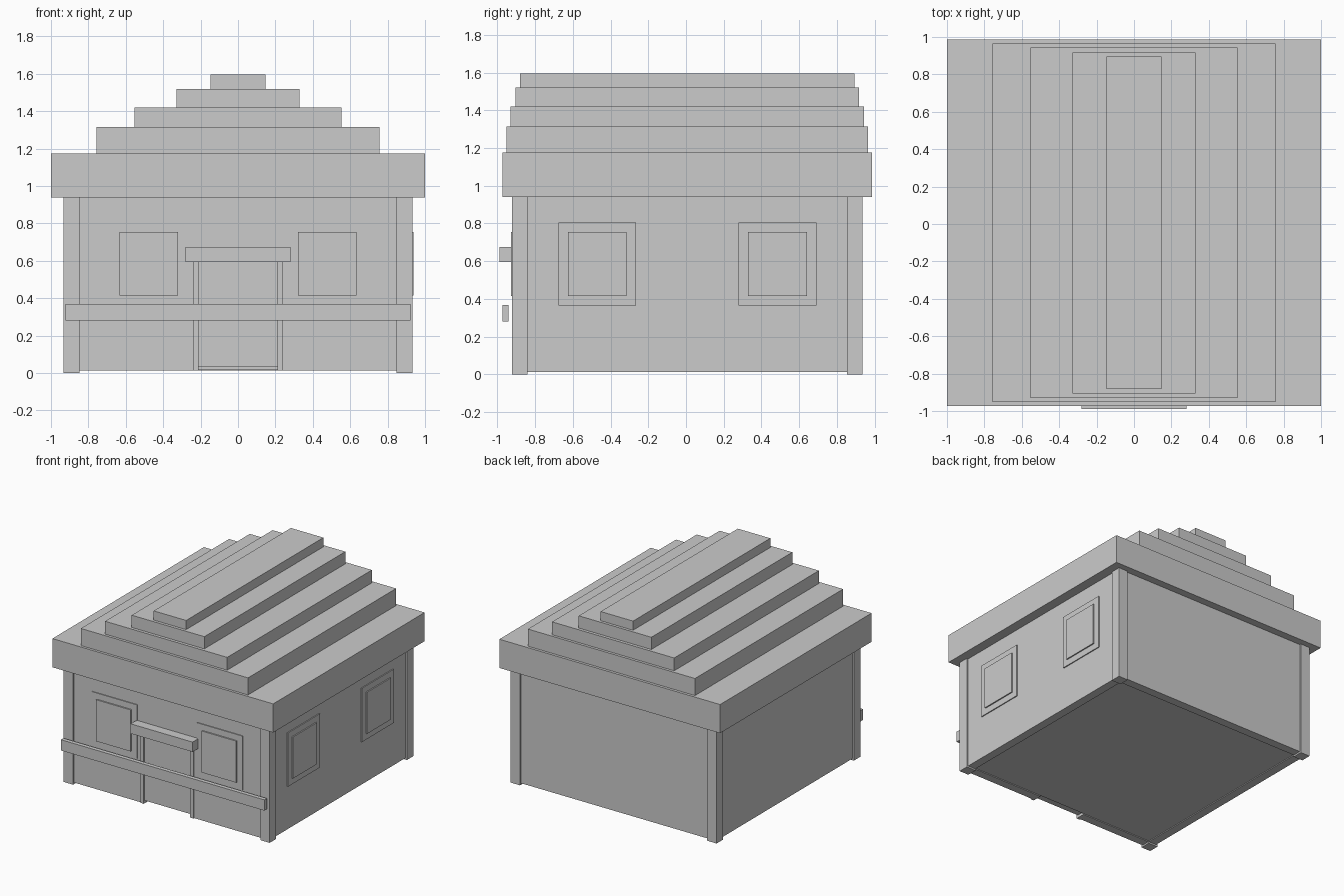
import bpy

if "Cube" in bpy.data.objects:
    bpy.data.objects.remove(bpy.data.objects["Cube"])


def box(name, x0, x1, y0, y1, z0, z1):
    """Axis-aligned box given by its extents."""
    bpy.ops.mesh.primitive_cube_add(size=1, location=((x0 + x1) / 2, (y0 + y1) / 2, (z0 + z1) / 2))
    ob = bpy.context.object
    ob.name = name
    ob.scale = (x1 - x0, y1 - y0, z1 - z0)
    bpy.ops.object.transform_apply(location=False, rotation=False, scale=True)
    return ob


EAVE = 0.94      # underside of the roof
BASE = 0.013     # underside of the walls
WX = 0.92        # outer wall face, left and right
FY, BY = -0.911, 0.925   # outer wall faces, front and back
T = 0.07         # wall thickness

# Stepped roof: half width, front, back, bottom, top
roof = [
    (1.0, -0.973, 0.987, EAVE, 1.175),
    (0.757, -0.952, 0.965, 1.175, 1.315),
    (0.553, -0.930, 0.943, 1.315, 1.42),
    (0.329, -0.905, 0.918, 1.42, 1.52),
    (0.147, -0.881, 0.895, 1.52, 1.595),
]
for i, (w, y0, y1, z0, z1) in enumerate(roof):
    box(f"roof_step_{i + 1}", -w, w, y0, y1, z0, z1)

# Corner posts
for sx, side in ((-1, "left"), (1, "right")):
    xs = sorted((sx * 0.848, sx * 0.933))
    box(f"front_{side}_post", *xs, -0.923, -0.84, 0, EAVE)
    box(f"back_{side}_post", *xs, 0.853, 0.937, 0, EAVE)

# Walls, with a doorway in the front
box("left_wall", -WX, -WX + T, FY, BY, BASE, EAVE)
box("right_wall", WX - T, WX, FY, BY, BASE, EAVE)
box("back_wall", -WX, WX, BY - T, BY, BASE, EAVE)
box("front_left_wall", -WX, -0.225, FY, FY + T, BASE, EAVE)
box("front_right_wall", 0.225, WX, FY, FY + T, BASE, EAVE)
box("door_lintel", -0.225, 0.225, FY, FY + T, 0.6, EAVE)
box("floor", -WX + T, WX - T, FY + T, BY - T, 0.02, 0.04)

# Door leaf, jambs and canopy
box("door", -0.215, 0.215, FY + 0.004, FY + 0.05, 0.035, 0.6)
for s, side in ((-1, "left"), (1, "right")):
    box(f"door_{side}_jamb", *sorted((s * 0.21, s * 0.24)), -0.92, FY + T, BASE, 0.6)
box("door_canopy", -0.28, 0.28, -0.988, FY, 0.595, 0.675)

# Front rail
box("front_rail", -0.923, 0.921, -0.974, -0.941, 0.28, 0.368)

# Windows: thin wide frame with a raised pane
M = 0.05
for i, c in enumerate((-0.478, 0.478)):
    a, b = c - 0.156, c + 0.156
    box(f"front_window_frame_{i + 1}", a - M, b + M, -0.918, FY + 0.01, 0.365, 0.805)
    box(f"front_window_pane_{i + 1}", a, b, -0.929, FY + 0.01, 0.415, 0.755)
    a, b = a + 0.007, b + 0.007
    box(f"side_window_frame_{i + 1}", WX - 0.01, 0.928, a - M, b + M, 0.365, 0.805)
    box(f"side_window_pane_{i + 1}", WX - 0.01, 0.938, a, b, 0.415, 0.755)
